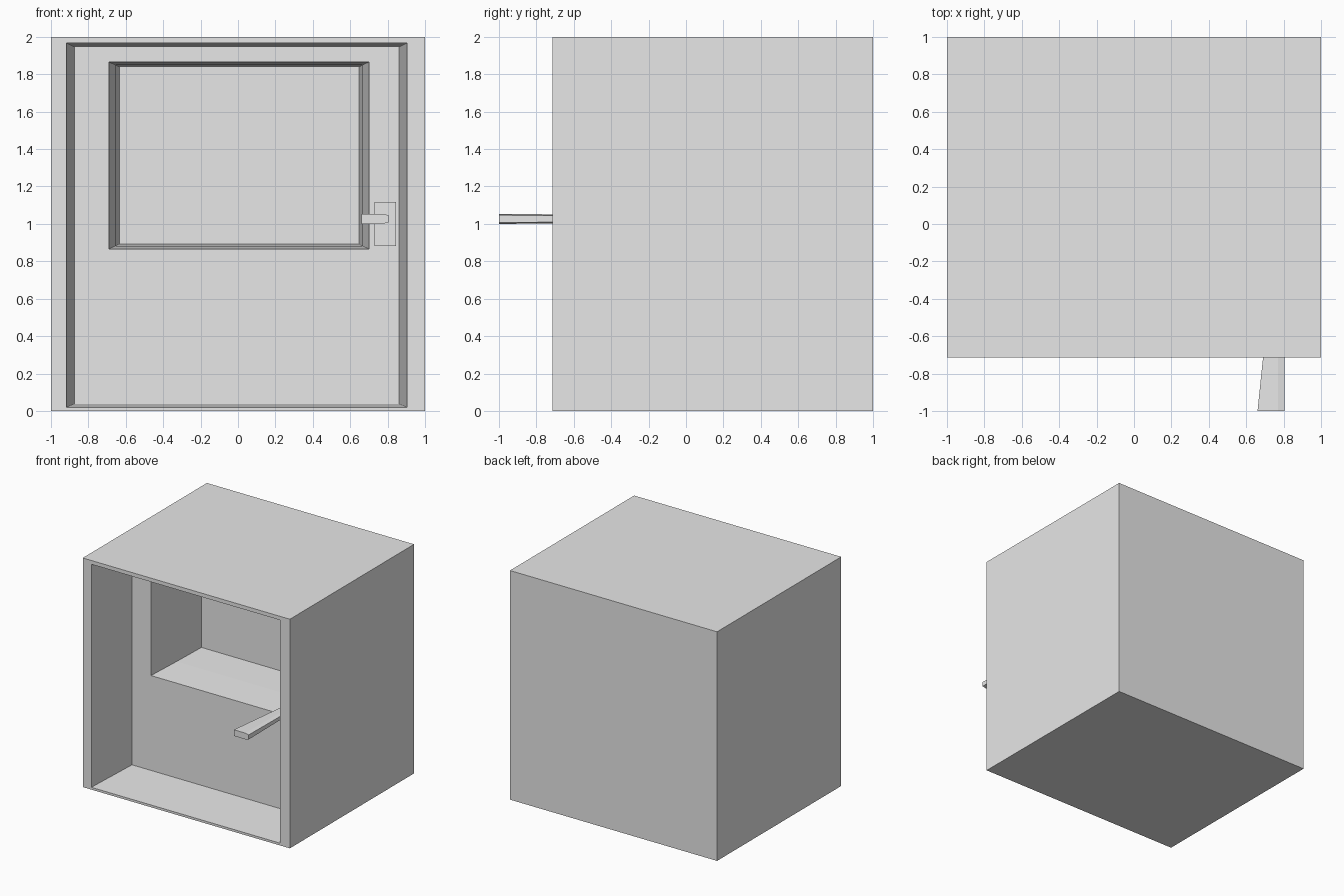
import bpy, bmesh

default = bpy.data.objects.get("Cube")
if default:
    bpy.data.objects.remove(default, do_unlink=True)

# One plain grey for everything
grey = bpy.data.materials.new("plain grey")
grey.use_nodes = True
COLOUR = (0.8, 0.8, 0.8, 1)
grey.diffuse_color = COLOUR
grey.node_tree.nodes["Principled BSDF"].inputs["Base Color"].default_value = COLOUR


def rect(x0, x1, z0, z1, y):
    return [(x0, y, z0), (x1, y, z0), (x1, y, z1), (x0, y, z1)]


def loft(name, rings):
    """Bridge rings of equal length in order and cap both ends."""
    bm = bmesh.new()
    loops = [[bm.verts.new(p) for p in ring] for ring in rings]
    for a, b in zip(loops, loops[1:]):
        for i in range(len(a)):
            j = (i + 1) % len(a)
            bm.faces.new((a[i], a[j], b[j], b[i]))
    bm.faces.new(loops[0])
    bm.faces.new(loops[-1])
    bmesh.ops.recalc_face_normals(bm, faces=bm.faces)
    mesh = bpy.data.meshes.new(name)
    bm.to_mesh(mesh)
    bm.free()
    mesh.materials.append(grey)
    obj = bpy.data.objects.new(name, mesh)
    bpy.context.collection.objects.link(obj)
    return obj


FRONT, DOOR, PANE = -0.713, -0.215, 0.40

# Block with a tapered doorway recess and a deeper tapered window recess
loft("door_block", [
    rect(-1, 1, 0, 2, 1),
    rect(-1, 1, 0, 2, FRONT),
    rect(-0.917, 0.903, 0.02, 1.967, FRONT),
    rect(-0.873, 0.86, 0.038, 1.945, DOOR),
    rect(-0.69, 0.70, 0.866, 1.865, DOOR),
    rect(-0.655, 0.665, 0.882, 1.85, 0.09),
    rect(-0.633, 0.647, 0.892, 1.838, PANE),
])

# Backing plate of the handle
loft("handle_plate", [
    rect(0.729, 0.843, 0.882, 1.118, DOOR + 0.01),
    rect(0.729, 0.843, 0.882, 1.118, DOOR - 0.02),
])


# Lever with a bevelled outer edge, widening toward its tip
def lever_section(x0, z0, z1, y):
    c = 0.007
    return [(x0, y, z0), (0.77, y, z0), (0.803, y, z0 + c),
            (0.803, y, z1 - c), (0.77, y, z1), (x0, y, z1)]


loft("handle_lever", [
    lever_section(0.74, 1.007, 1.046, DOOR - 0.01),
    lever_section(0.66, 1.0, 1.054, -1),
])
